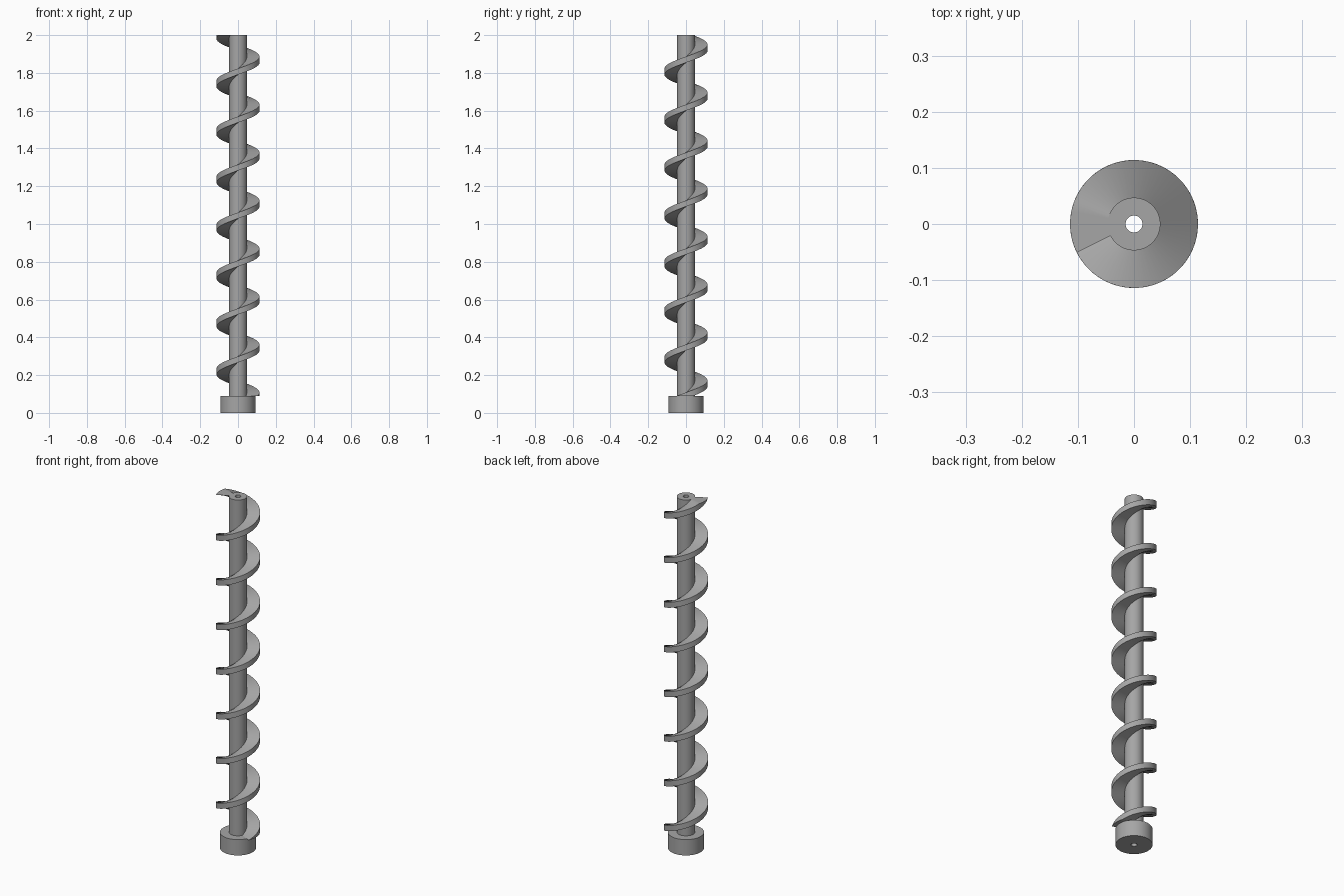
import bpy, bmesh, math

cube = bpy.data.objects.get("Cube")
if cube:
    bpy.data.objects.remove(cube)

BORE_R, SHAFT_R, COLLAR_R, FLIGHT_R = 0.015, 0.047, 0.093, 0.114
COLLAR_H, TOP = 0.09, 2.0
PITCH, THICK = 0.254, 0.032
END_ANGLE = math.radians(206.5)   # where the flight's underside meets the top

steel = bpy.data.materials.new("grey steel")
steel.use_nodes = True
grey = (0.38, 0.38, 0.38, 1)
steel.diffuse_color = grey
steel.node_tree.nodes["Principled BSDF"].inputs["Base Color"].default_value = grey


def finish(bm, name):
    bmesh.ops.remove_doubles(bm, verts=bm.verts, dist=1e-5)
    bmesh.ops.recalc_face_normals(bm, faces=bm.faces)
    mesh = bpy.data.meshes.new(name)
    bm.to_mesh(mesh)
    bm.free()
    mesh.materials.append(steel)
    obj = bpy.data.objects.new(name, mesh)
    bpy.context.collection.objects.link(obj)
    bpy.ops.object.select_all(action="DESELECT")
    obj.select_set(True)
    bpy.context.view_layer.objects.active = obj
    bpy.ops.object.shade_smooth_by_angle(angle=math.radians(30))
    return obj


def tube(name, inner, outer, z0, z1, sides=64):
    """Spin a rectangular section into a hollow cylinder."""
    bm = bmesh.new()
    pts = [(inner, z0), (outer, z0), (outer, z1), (inner, z1)]
    vs = [bm.verts.new((r, 0, z)) for r, z in pts]
    edges = [bm.edges.new((vs[i], vs[(i + 1) % 4])) for i in range(4)]
    bmesh.ops.spin(bm, geom=vs + edges, cent=(0, 0, 0), axis=(0, 0, 1),
                   angle=math.tau, steps=sides)
    return finish(bm, name)


# Hollow shaft and drive collar
tube("shaft", BORE_R, SHAFT_R, COLLAR_H, TOP)
tube("collar", BORE_R, COLLAR_R, 0, COLLAR_H)

# Helical flight, trimmed flat at the collar and at the shaft top
bm = bmesh.new()
steps = 364
sweep = math.tau * (TOP - COLLAR_H + THICK) / PITCH
rings = []
for i in range(steps + 1):
    a = END_ANGLE - sweep * (1 - i / steps)
    low = TOP - (END_ANGLE - a) * PITCH / math.tau
    z0 = max(low, COLLAR_H)
    z1 = min(low + THICK, TOP)
    inner = SHAFT_R - 0.002
    section = [(inner, z0), (FLIGHT_R, z0), (FLIGHT_R, z1), (inner, z1)]
    rings.append([bm.verts.new((r * math.cos(a), r * math.sin(a), z))
                  for r, z in section])
for p, q in zip(rings, rings[1:]):
    for j in range(4):
        k = (j + 1) % 4
        bm.faces.new((p[j], p[k], q[k], q[j]))
finish(bm, "spiral_flight")
